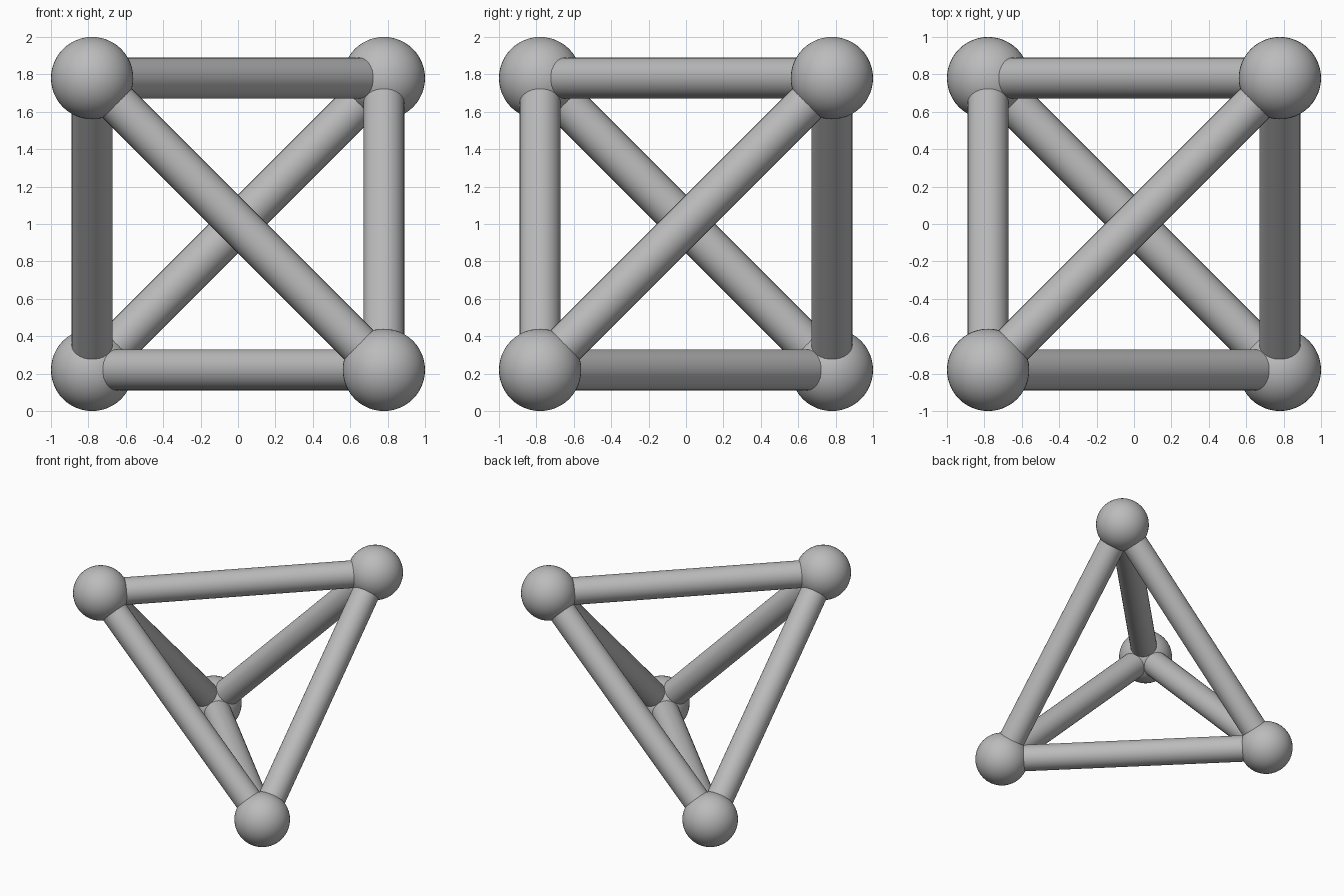
import bpy
import math
from itertools import combinations
from mathutils import Vector

cube = bpy.data.objects.get("Cube")
if cube:
    bpy.data.objects.remove(cube, do_unlink=True)

BALL_RADIUS = 0.22
ROD_RADIUS = 0.11
REACH = 1 - BALL_RADIUS

grey = bpy.data.materials.new("plain grey")
grey.use_nodes = True
colour = (0.5, 0.5, 0.5, 1)
grey.diffuse_color = colour
grey.node_tree.nodes["Principled BSDF"].inputs["Base Color"].default_value = colour


def finish(name):
    obj = bpy.context.object
    obj.name = name
    obj.data.materials.append(grey)
    bpy.ops.object.shade_smooth_by_angle(angle=math.radians(40))


# Tetrahedron corners: alternate corners of a cube
signs = {
    "front_right_top": (-1, -1, 1),
    "front_left_bottom": (1, -1, -1),
    "back_left_top": (1, 1, 1),
    "back_right_bottom": (-1, 1, -1),
}
corners = {n: Vector(s) * REACH + Vector((0, 0, 1)) for n, s in signs.items()}

# Corner balls
for name, point in corners.items():
    bpy.ops.mesh.primitive_uv_sphere_add(
        segments=48, ring_count=24, radius=BALL_RADIUS, location=point)
    finish("ball_" + name)

# Rods joining every pair of balls
for (name_a, a), (name_b, b) in combinations(corners.items(), 2):
    span = b - a
    bpy.ops.mesh.primitive_cylinder_add(
        vertices=32, radius=ROD_RADIUS, depth=span.length,
        location=(a + b) / 2,
        rotation=span.to_track_quat("Z", "Y").to_euler())
    finish("rod_" + name_a + "_to_" + name_b)
